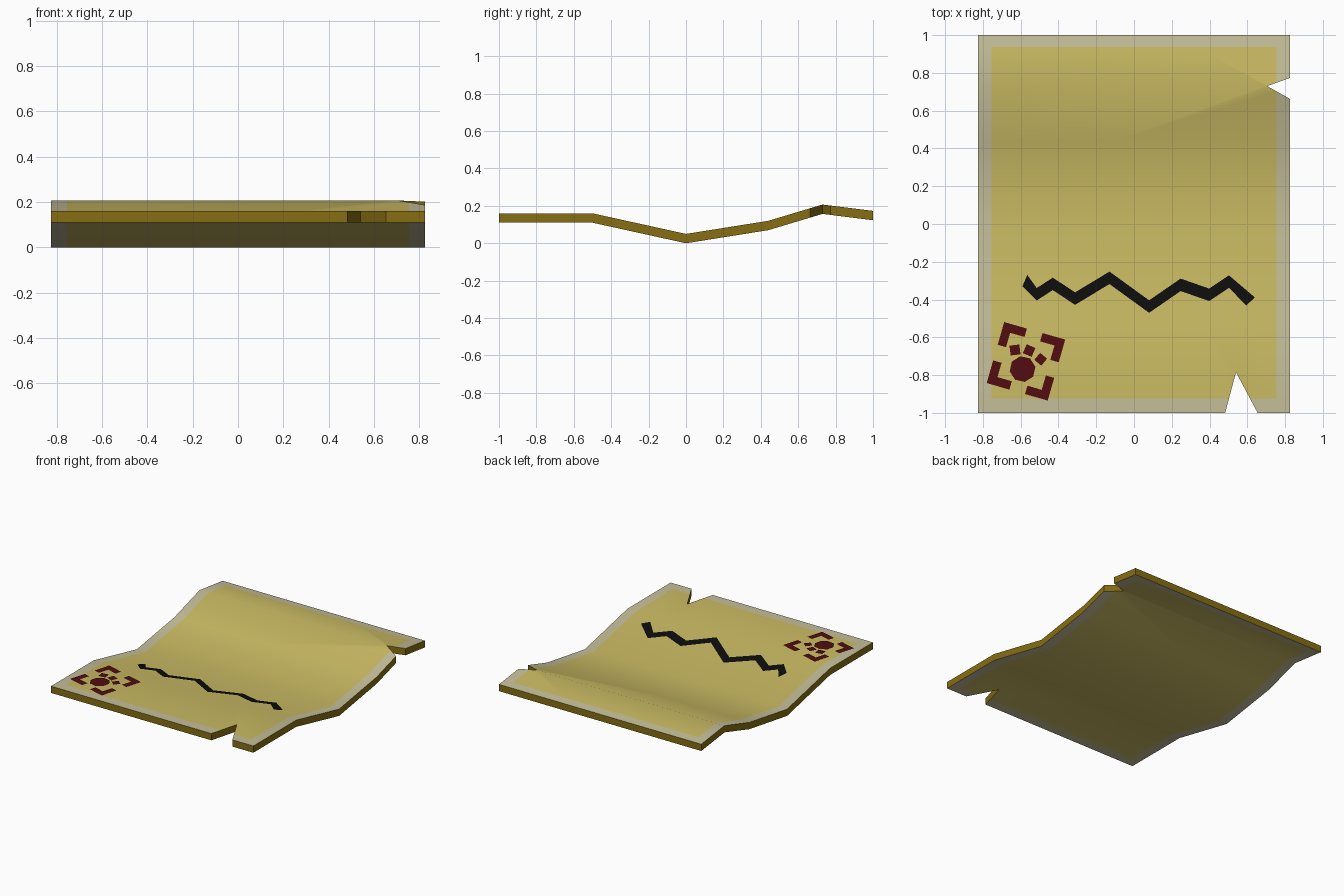
import bpy, bmesh, math
from mathutils import Vector, Matrix

if "Cube" in bpy.data.objects:
    bpy.data.objects.remove(bpy.data.objects["Cube"])

HALF_W, HALF_L, THICK, LIFT = 0.825, 1.0, 0.05, 0.005
INNER_X, INNER_FRONT, INNER_BACK = 0.755, -0.925, 0.937
# Side profile of the wavy top surface: (y, z)
PROFILE = [(-1, .16), (-.5, .16), (0, .05), (.44, .12), (.73, .207), (1, .173)]
# Torn notches: edge corner, tip, edge corner
NOTCHES = [[(.83, .775), (.705, .73), (.83, .66)],
           [(.48, -1.01), (.54, -.785), (.66, -1.01)]]


def material(name, rgb):
    mat = bpy.data.materials.new(name)
    mat.use_nodes = True
    mat.diffuse_color = (*rgb, 1)
    mat.node_tree.nodes["Principled BSDF"].inputs["Base Color"].default_value = (*rgb, 1)
    return mat


def surface_z(y):
    for (y0, z0), (y1, z1) in zip(PROFILE, PROFILE[1:]):
        if y <= y1:
            return z0 + (z1 - z0) * (y - y0) / (y1 - y0)
    return PROFILE[-1][1]


def make_object(name, bm, mats):
    mesh = bpy.data.meshes.new(name)
    bm.to_mesh(mesh)
    bm.free()
    for mat in mats:
        mesh.materials.append(mat)
    obj = bpy.data.objects.new(name, mesh)
    bpy.context.collection.objects.link(obj)
    return obj


def cut(bm, faces, point, normal):
    geom = set(faces)
    for f in faces:
        geom.update(f.edges, f.verts)
    bmesh.ops.bisect_plane(bm, geom=list(geom), plane_co=(*point, 0), plane_no=(*normal, 0))


def inside(p, tri):
    sides = []
    for i in range(3):
        a, b = Vector(tri[i]), Vector(tri[(i + 1) % 3])
        sides.append((b - a).cross(p - a) > 0)
    return all(sides) or not any(sides)


def painted_plate(name, polygons, mat):
    """Thin painted shapes draped just above the sheet."""
    bm = bmesh.new()
    for poly in polygons:
        f = bm.faces.new([bm.verts.new((x, y, surface_z(y) + LIFT)) for x, y in poly])
        f.normal_update()
        if f.normal.z < 0:
            f.normal_flip()
    return make_object(name, bm, [mat])


parchment = material("parchment yellow", (.59, .495, .125))
border = material("faded border", (.56, .52, .32))
edge = material("brown edge", (.24, .155, .006))
ink = material("black ink", (.004, .004, .004))
red = material("dark red ink", (.085, .004, .005))

# Sheet: flat rectangle, cut along the folds and the border
bm = bmesh.new()
bm.faces.new([bm.verts.new((sx * HALF_W, sy * HALF_L, 0))
              for sx, sy in ((-1, -1), (1, -1), (1, 1), (-1, 1))])
for x in (-INNER_X, INNER_X):
    cut(bm, bm.faces[:], (x, 0), (1, 0))
for y in [p[0] for p in PROFILE[1:-1]] + [INNER_FRONT, INNER_BACK]:
    cut(bm, bm.faces[:], (0, y), (0, 1))

# Notches: cut the nearby cells and remove the triangles
for tri in NOTCHES:
    a, tip, b = map(Vector, tri)
    for end in (a, b):
        d = end - tip
        lo, hi = min(a.y, b.y, tip.y), max(a.y, b.y, tip.y)
        near = [f for f in bm.faces if min(v.co.y for v in f.verts) < hi
                and max(v.co.y for v in f.verts) > lo
                and max(v.co.x for v in f.verts) > min(a.x, tip.x)]
        cut(bm, near, tip, (-d.y, d.x))
    gone = [f for f in bm.faces if inside(f.calc_center_median().xy, tri)]
    bmesh.ops.delete(bm, geom=gone, context='FACES')

# Bend to the profile and thicken downwards
for v in bm.verts:
    v.co.z = surface_z(v.co.y)
result = bmesh.ops.extrude_face_region(bm, geom=bm.faces[:], use_keep_orig=True)
for v in result["geom"]:
    if isinstance(v, bmesh.types.BMVert):
        v.co.z -= THICK
bmesh.ops.recalc_face_normals(bm, faces=bm.faces[:])
for f in bm.faces:
    f.normal_update()
    c = f.calc_center_median()
    if abs(f.normal.z) < .5:
        f.material_index = 2
    elif abs(c.x) > INNER_X or not INNER_FRONT < c.y < INNER_BACK:
        f.material_index = 1
sheet = make_object("parchment_sheet", bm, [parchment, border, edge])
bpy.ops.object.select_all(action='DESELECT')
sheet.select_set(True)
bpy.context.view_layer.objects.active = sheet
bpy.ops.object.shade_smooth_by_angle(angle=math.radians(30))

# Zigzag ink line: a ribbon of constant height with square ends
path = [Vector(p) for p in ((-.578, -.3), (-.515, -.372), (-.43, -.317), (-.312, -.395),
        (-.13, -.285), (.08, -.437), (.247, -.322), (.398, -.375), (.503, -.305), (.617, -.41))]
offsets = [Vector((0, .033))] * len(path)
offsets[0], offsets[-1] = Vector((.013, .03)), Vector((.023, .021))
ribbon = []
for i in range(len(path) - 1):
    p, q, a, b = path[i], path[i + 1], offsets[i], offsets[i + 1]
    ribbon.append([p - a, q - b, q + b, p + a])
painted_plate("zigzag_line", ribbon, ink)

# Red emblem: four corner brackets around a paw shape
centre, tilt = Vector((-.572, -.727)), Matrix.Rotation(math.radians(-16), 2)
SIZE, ARM, BAR = .168, .125, .046
bracket = [Vector(p) for p in ((SIZE, SIZE), (SIZE - ARM, SIZE), (SIZE - ARM, SIZE - BAR),
           (SIZE - BAR, SIZE - BAR), (SIZE - BAR, SIZE - ARM), (SIZE, SIZE - ARM))]
brackets = []
for k in range(4):
    turn = tilt @ Matrix.Rotation(k * math.pi / 2, 2)
    brackets.append([centre + turn @ p for p in bracket])
painted_plate("emblem_brackets", brackets, red)


def ngon(x, y, radius, sides, angle):
    return [(x + radius * math.cos(math.radians(angle) + i * math.tau / sides),
             y + radius * math.sin(math.radians(angle) + i * math.tau / sides))
            for i in range(sides)]


painted_plate("emblem_paw", [ngon(-.59, -.768, .069, 8, 10), ngon(-.63, -.667, .037, 4, 52),
                             ngon(-.555, -.67, .036, 4, 22), ngon(-.494, -.716, .034, 4, 5)], red)
